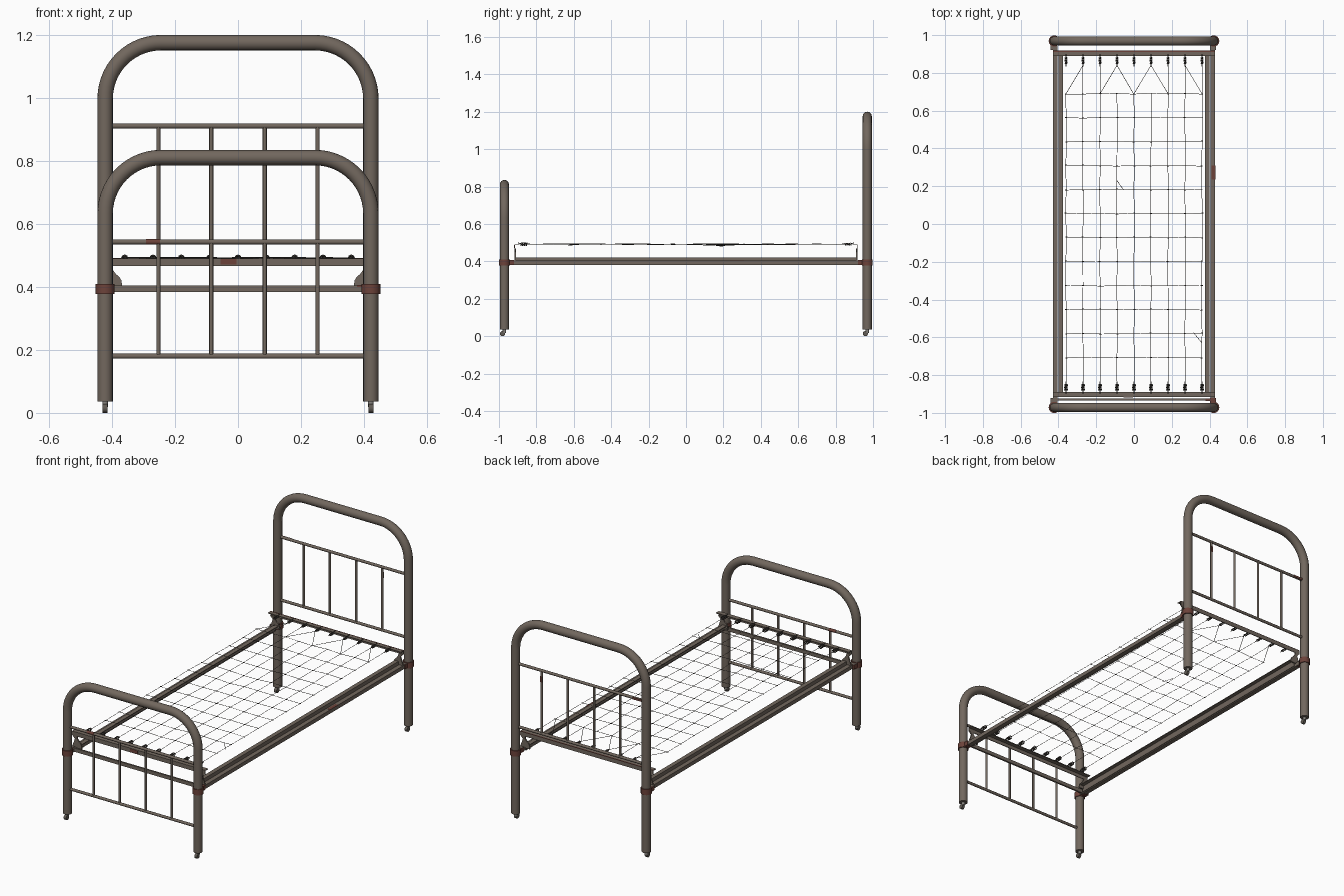
import bpy, bmesh, math, random
from mathutils import Vector

random.seed(4)
old = bpy.data.objects.get("Cube")
if old:
    bpy.data.objects.remove(old, do_unlink=True)


def material(name, rgb):
    m = bpy.data.materials.new(name)
    m.use_nodes = True
    m.diffuse_color = (*rgb, 1)
    m.node_tree.nodes["Principled BSDF"].inputs["Base Color"].default_value = (*rgb, 1)
    return m


PAINT = material("brown paint", (0.168, 0.137, 0.112))
RUST = material("rust red", (0.15, 0.055, 0.042))
WIRE = material("dark wire", (0.07, 0.061, 0.053))
STEEL = material("caster steel", (0.25, 0.235, 0.215))
WHEEL = material("dark caster wheel", (0.12, 0.105, 0.09))


def add_object(name, mesh, mat, smooth=False):
    ob = bpy.data.objects.new(name, mesh)
    bpy.context.collection.objects.link(ob)
    mesh.materials.clear()
    mesh.materials.append(mat)
    if smooth:
        bpy.ops.object.select_all(action="DESELECT")
        ob.select_set(True)
        bpy.context.view_layer.objects.active = ob
        bpy.ops.object.shade_smooth_by_angle(angle=math.radians(50))
    return ob


def tubes(name, paths, radius, mat, resolution=4):
    """Sweep a round section along each path and keep the result as a mesh."""
    curve = bpy.data.curves.new(name + "_path", "CURVE")
    curve.dimensions = "3D"
    curve.bevel_depth = radius
    curve.bevel_resolution = resolution
    curve.use_fill_caps = True
    for path in paths:
        s = curve.splines.new("POLY")
        s.points.add(len(path) - 1)
        for p, co in zip(s.points, path):
            p.co = (*co, 1)
    tmp = bpy.data.objects.new(name + "_path", curve)
    bpy.context.collection.objects.link(tmp)
    deps = bpy.context.evaluated_depsgraph_get()
    mesh = bpy.data.meshes.new_from_object(tmp.evaluated_get(deps))
    bpy.data.objects.remove(tmp, do_unlink=True)
    return add_object(name, mesh, mat, True)


def box(name, lo, hi, mat):
    bm = bmesh.new()
    bmesh.ops.create_cube(bm, size=1)
    for v in bm.verts:
        v.co = Vector([(a + b) / 2 + c * abs(b - a) for a, b, c in zip(lo, hi, v.co)])
    mesh = bpy.data.meshes.new(name)
    bm.to_mesh(mesh)
    bm.free()
    return add_object(name, mesh, mat)


def prism(name, profile, to_start, to_end, mat):
    """Extrude a flat outline between two planes given by mapping functions."""
    bm = bmesh.new()
    a = [bm.verts.new(to_start(*p)) for p in profile]
    b = [bm.verts.new(to_end(*p)) for p in profile]
    bm.faces.new(a)
    bm.faces.new(b[::-1])
    for i in range(len(a)):
        j = (i + 1) % len(a)
        bm.faces.new((a[i], b[i], b[j], a[j]))
    bmesh.ops.recalc_face_normals(bm, faces=bm.faces[:])
    mesh = bpy.data.meshes.new(name)
    bm.to_mesh(mesh)
    bm.free()
    return add_object(name, mesh, mat)


def angle_iron(a, b, t):
    """L outline: flange along the first axis at the top, web at its end."""
    (u0, v0), (u1, v1) = a, b
    d = t if u1 > u0 else -t
    return [(u0, v1), (u1, v1), (u1, v0), (u1 - d, v0), (u1 - d, v1 - t), (u0, v1 - t)]


POST_X, TUBE = 0.422, 0.0245
HEAD, FOOT = 0.969, -0.971


def hoop(y, top, corner=0.178, steps=14):
    right = [(POST_X, y, 0.036)]
    for i in range(steps + 1):
        t = math.pi / 2 * i / steps
        right.append((POST_X - corner + corner * math.cos(t), y,
                      top - corner + corner * math.sin(t)))
    return right + [(-x, yy, z) for x, yy, z in reversed(right)]


# Head and foot frames: bent tube, two cross bars, four spindles
ends = (("head", HEAD, 1.176, 0.543, 0.911, 1), ("foot", FOOT, 0.811, 0.18, 0.543, -1))
for end, y, top, low, high, side in ends:
    tubes(end + "_hoop", [hoop(y, top)], TUBE, PAINT, 6)
    tubes(end + "_cross_bars", [[(-POST_X, y, z), (POST_X, y, z)] for z in (low, high)],
          0.008, PAINT)
    tubes(end + "_spindles", [[(x, y, low), (x, y, high)]
                              for x in (-0.253, -0.085, 0.085, 0.253)], 0.0065, PAINT)

    # Angle iron that holds the springs
    prof = angle_iron((side * 0.89, 0.467), (side * 0.917, 0.491), 0.004)
    prism(end + "_spring_rail", prof, lambda u, v: (-0.43, u, v),
          lambda u, v: (0.43, u, v), PAINT)

    for sx, hand in ((1, "left"), (-1, "right")):
        x = sx * POST_X
        tag = f"{end}_{hand}_"
        # Corner collar and its lug toward the side rail, mostly painted on top
        tubes(tag + "collar", [[(x, y, 0.377), (x, y, 0.41)]], 0.03, RUST, 5)
        lug = box(tag + "lug", (x - 0.02, min(y, side * 0.92), 0.381),
                  (x + 0.012, max(y, side * 0.92), 0.407), RUST)
        if tag != "foot_left_":
            lug.data.materials.append(PAINT)
            for f in lug.data.polygons:
                f.material_index = int(f.normal.z > 0.5)
        # Flared gusset lifting the spring rail above the side rail
        outline = [(0.43, 0.4), (0.412, 0.45), (0.43, 0.47), (0.4, 0.47), (0.398, 0.455),
                   (0.388, 0.441), (0.377, 0.432), (0.37, 0.42), (0.368, 0.4)]
        prism(tag + "gusset", outline, lambda u, v: (sx * u, side * 0.917, v),
              lambda u, v: (sx * u, side * 0.909, v), PAINT)
        # Caster: stem and wheel
        tubes(tag + "caster_stem", [[(x, y, 0.018), (x, y, 0.042)]], 0.009, STEEL)
        tubes(tag + "caster_wheel", [[(x - 0.008, y - 0.01, 0.014),
                                      (x + 0.008, y - 0.01, 0.014)]], 0.014, WHEEL)

# Lower brace at the foot end
box("foot_brace", (-0.41, -0.935, 0.384), (0.41, -0.925, 0.405), PAINT)

# Side rails: outer bar with an inner angle iron
for sx, hand in ((1, "left"), (-1, "right")):
    box(hand + "_outer_rail", (sx * 0.404, -0.95, 0.382), (sx * 0.43, 0.943, 0.404), PAINT)
    prof = angle_iron((0.375, 0.384), (0.4, 0.422), 0.004)
    prism(hand + "_inner_rail", prof, lambda u, v: (sx * u, -0.915, v),
          lambda u, v: (sx * u, 0.91, v), PAINT)

# Wire mesh: slightly uneven grid of lengthwise and cross wires
columns = [-0.36 + 0.09 * i for i in range(9)]
rows = [0.69 - 0.127 * i for i in range(12)]
MESH_Z = 0.492


def knot(x, y):
    sag = 0.008 * math.exp(-((x + 0.09) ** 2 + (y - 0.18) ** 2) / 0.01)
    return (x + random.uniform(-0.002, 0.002), y + random.uniform(-0.003, 0.003),
            MESH_Z - sag + random.uniform(-0.002, 0.002))


knots = [[knot(x, y) for x in columns] for y in rows]
HEAD_Y, FOOT_Y = 0.84, -0.84
wires = [list(row) for row in knots]
for i, x in enumerate(columns):
    column = [row[i] for row in knots] + [(x, FOOT_Y, MESH_Z)]
    if i in (1, 2, 6, 7, 8):
        column.insert(0, (x, HEAD_Y, MESH_Z))
    wires.append(column)
# Slanting wires at the head end
for peak, base in ((1, 0), (3, 2), (3, 4), (5, 4), (5, 6), (7, 8)):
    wires.append([(columns[peak], HEAD_Y, MESH_Z), knots[0][base]])
# Loose broken strands
wires.append([(-0.09, 0.23, 0.49), (-0.055, 0.18, 0.478)])
wires.append([(0.315, -0.575, 0.49), (0.36, -0.63, 0.486)])
tubes("wire_mesh", wires, 0.0013, WIRE, 0)

# Clips where wires cross
clips = [[(x - 0.005, y, z), (x + 0.005, y, z)] for row in knots for x, y, z in row]
tubes("wire_clips", clips, 0.0023, WIRE, 0)


# Coil springs with hooks onto the end rails
def coil(x, y0, y1, radius, turns=5, per_turn=8):
    n = turns * per_turn
    return [(x + radius * math.cos(math.tau * k / per_turn), y0 + (y1 - y0) * k / n,
             MESH_Z + radius * math.sin(math.tau * k / per_turn)) for k in range(n + 1)]


for end, side, radius in (("head", 1, 0.006), ("foot", -1, 0.009)):
    tubes(end + "_springs", [coil(x, side * 0.848, side * 0.883, radius) for x in columns],
          0.0022, WIRE, 0)
    hooks = []
    for x in columns:
        hooks.append([(x, side * 0.882, MESH_Z + 0.004), (x, side * 0.898, MESH_Z + 0.006)])
        hooks.append([(x, side * 0.835, MESH_Z), (x, side * 0.85, MESH_Z)])
    tubes(end + "_spring_hooks", hooks, 0.0025, WIRE, 0)

# Rust patches: a sleeve on the foot bar, thin plates elsewhere
tubes("rust_on_foot_bar", [[(-0.292, FOOT, 0.543), (-0.247, FOOT, 0.543)]], 0.0088, RUST)
box("rust_on_head_bar", (-0.4, HEAD + 0.004, 0.905), (-0.34, HEAD + 0.0085, 0.917), RUST)
box("rust_on_spindle", (0.2475, HEAD + 0.004, 0.845), (0.2585, HEAD + 0.007, 0.88), RUST)
box("rust_on_spring_rail", (-0.055, -0.9185, 0.471), (-0.005, -0.9165, 0.489), RUST)
box("rust_on_head_rail", (-0.43, 0.911, 0.4895), (0.43, 0.9175, 0.4915), RUST)
box("rust_on_side_rail", (0.411, 0.235, 0.4035), (0.4305, 0.31, 0.4048), RUST)
box("rust_on_brace", (0.378, -0.936, 0.4), (0.41, -0.924, 0.406), RUST)
